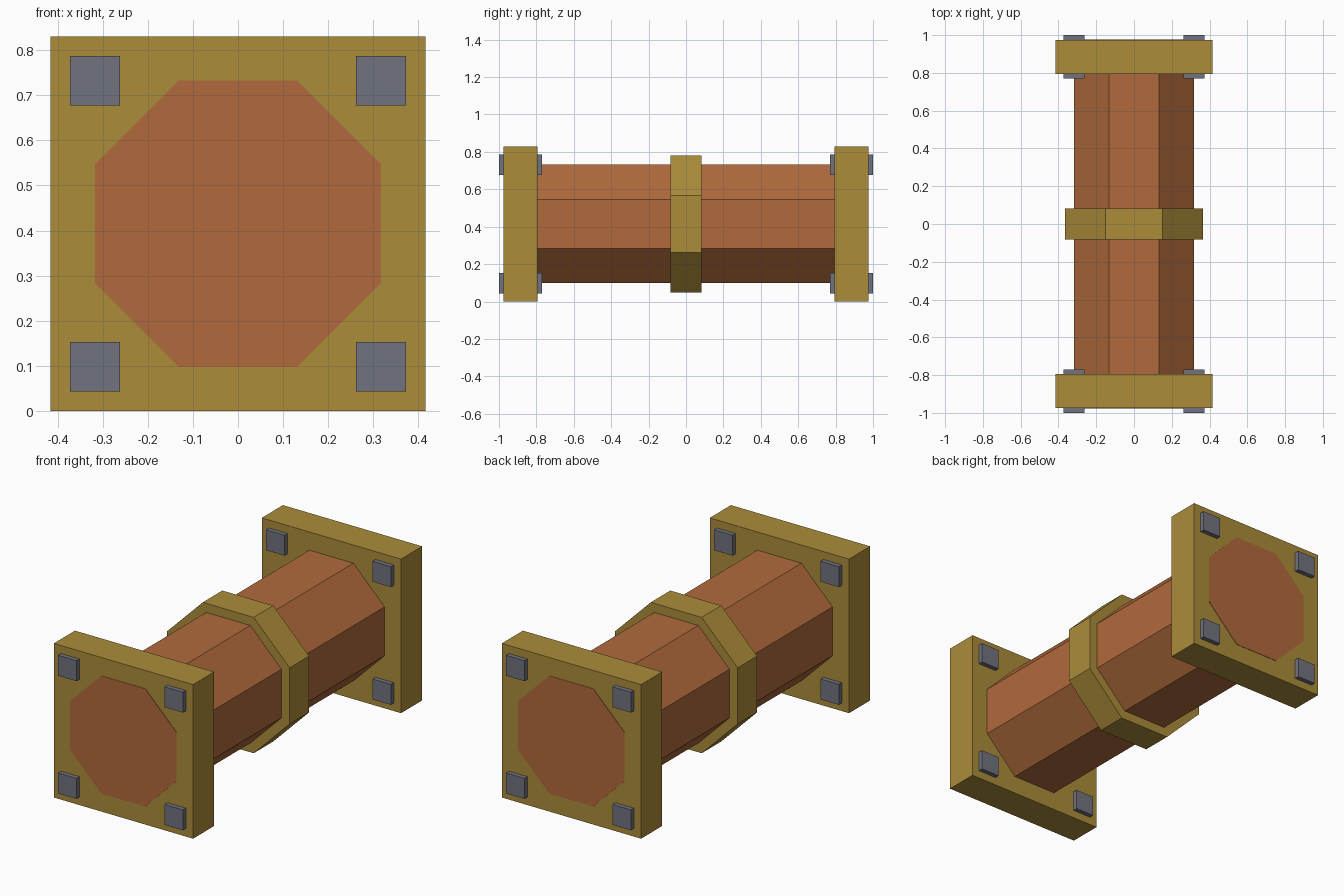
import bpy
import math

if "Cube" in bpy.data.objects:
    bpy.data.objects.remove(bpy.data.objects["Cube"])

CZ = 0.415  # height of the pipe axis


def material(name, rgb):
    m = bpy.data.materials.new(name)
    lin = [(c / 255 / 12.92) if c < 11 else ((c / 255 + 0.055) / 1.055) ** 2.4 for c in rgb]
    m.diffuse_color = (*lin, 1)
    m.use_nodes = True
    m.node_tree.nodes["Principled BSDF"].inputs["Base Color"].default_value = m.diffuse_color
    return m


COPPER = material("copper", (176, 106, 60))
BRASS = material("brass", (171, 140, 58))
STEEL = material("steel grey", (113, 115, 126))


def finish(name, mat):
    ob = bpy.context.object
    ob.name = name
    bpy.ops.object.transform_apply(location=True, rotation=True, scale=True)
    ob.data.materials.append(mat)
    return ob


def octagon(name, half_width, length, mat):
    """Flat-sided octagonal prism lying along y."""
    bpy.ops.mesh.primitive_cylinder_add(
        vertices=8, radius=half_width / math.cos(math.pi / 8), depth=length)
    ob = bpy.context.object
    ob.rotation_euler = (0, 0, math.pi / 8)
    bpy.ops.object.transform_apply(location=False, rotation=True, scale=False)
    ob.rotation_euler = (math.pi / 2, 0, 0)
    ob.location = (0, 0, CZ)
    return finish(name, mat)


def box(name, size, loc, mat):
    bpy.ops.mesh.primitive_cube_add(size=1, location=loc)
    bpy.context.object.scale = size
    return finish(name, mat)


# Pipe, its ends just proud of the flanges, and the middle collar
octagon("pipe", 0.317, 1.954, COPPER)
octagon("collar", 0.366, 0.166, BRASS)

# Square end flanges with a through-bolt in each corner
for side, end in ((-1, "front"), (1, "back")):
    box(end + "_flange", (0.83, 0.18, 0.83), (0, side * 0.885, CZ), BRASS)
    for sx, lr in ((-1, "left"), (1, "right")):
        for sz, tb in ((-1, "lower"), (1, "upper")):
            box(f"{end}_{tb}_{lr}_bolt", (0.11, 0.23, 0.11),
                (sx * 0.317, side * 0.885, CZ + sz * 0.317), STEEL)
